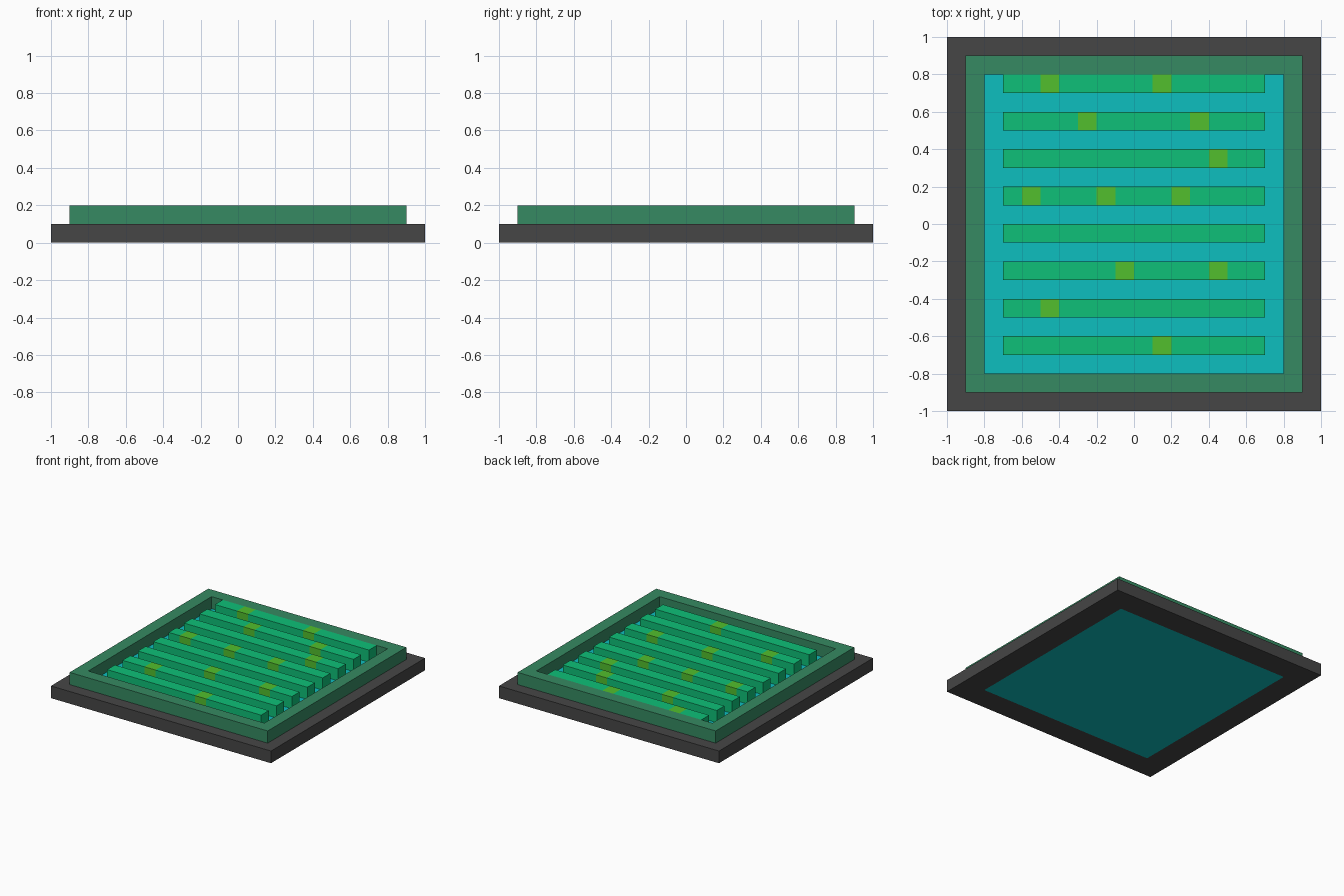
import bpy, bmesh
from mathutils import Matrix

cube = bpy.data.objects.get("Cube")
if cube:
    bpy.data.objects.remove(cube, do_unlink=True)


def make_material(name, rgb):
    """Flat material from 0-255 display values, stored as linear."""
    lin = [((c / 255 + 0.055) / 1.055) ** 2.4 if c > 10 else c / 255 / 12.92 for c in rgb]
    mat = bpy.data.materials.new(name)
    mat.use_nodes = True
    mat.diffuse_color = (*lin, 1)
    mat.node_tree.nodes["Principled BSDF"].inputs["Base Color"].default_value = (*lin, 1)
    return mat


STONE = make_material("dark grey stone", (70, 70, 70))
RIM = make_material("muted green rim", (54, 138, 98))
WATER = make_material("turquoise water", (13, 191, 191))
CROP = make_material("bright green crop", (14, 192, 120))
SPROUT = make_material("lime sprout", (82, 191, 45))


def finish(name, bm, *mats):
    bmesh.ops.recalc_face_normals(bm, faces=bm.faces[:])
    mesh = bpy.data.meshes.new(name)
    bm.to_mesh(mesh)
    bm.free()
    for mat in mats:
        mesh.materials.append(mat)
    obj = bpy.data.objects.new(name, mesh)
    bpy.context.collection.objects.link(obj)
    return obj


def box(size, centre):
    bm = bmesh.new()
    bmesh.ops.create_cube(bm, size=1, matrix=Matrix.Translation(centre) @ Matrix.Diagonal((*size, 1)))
    return bm


def square_frame(name, outer, inner, z0, z1, mat):
    """Square ring extruded from z0 to z1."""
    bm = bmesh.new()
    corners = [(-1, -1), (1, -1), (1, 1), (-1, 1)]
    out = [bm.verts.new((x * outer, y * outer, z0)) for x, y in corners]
    inn = [bm.verts.new((x * inner, y * inner, z0)) for x, y in corners]
    for i in range(4):
        j = (i + 1) % 4
        bm.faces.new((out[i], out[j], inn[j], inn[i]))
    top = bmesh.ops.extrude_face_region(bm, geom=bm.faces[:], use_keep_orig=True)["geom"]
    bmesh.ops.translate(bm, vec=(0, 0, z1 - z0), verts=[v for v in top if isinstance(v, bmesh.types.BMVert)])
    return finish(name, bm, mat)


# Stepped surround with the pool filling its opening
square_frame("base_frame", 1.0, 0.8, 0.0, 0.1, STONE)
square_frame("raised_rim", 0.9, 0.8, 0.1, 0.2, RIM)
finish("water_bed", box((1.6, 1.6, 0.1), (0, 0, 0.05)), WATER)

# Sprout cell centres along x, one entry per crop row from back to front
SPROUTS = [(-0.45, 0.15), (-0.25, 0.35), (0.45,), (-0.55, -0.15, 0.25),
           (), (-0.05, 0.45), (-0.45,), (0.15,)]

for i, sprouts in enumerate(SPROUTS):
    bm = box((1.4, 0.1, 0.1), (0, 0.75 - 0.2 * i, 0.15))
    # Cut the row into fourteen cells, then colour the sprout cells
    long_edges = [e for e in bm.edges if e.calc_length() > 1]
    bmesh.ops.subdivide_edges(bm, edges=long_edges, cuts=13, use_grid_fill=True)
    for f in bm.faces:
        x = f.calc_center_median().x
        f.material_index = int(any(abs(x - s) < 0.02 for s in sprouts))
    finish(f"crop_row_{i + 1}", bm, CROP, SPROUT)
